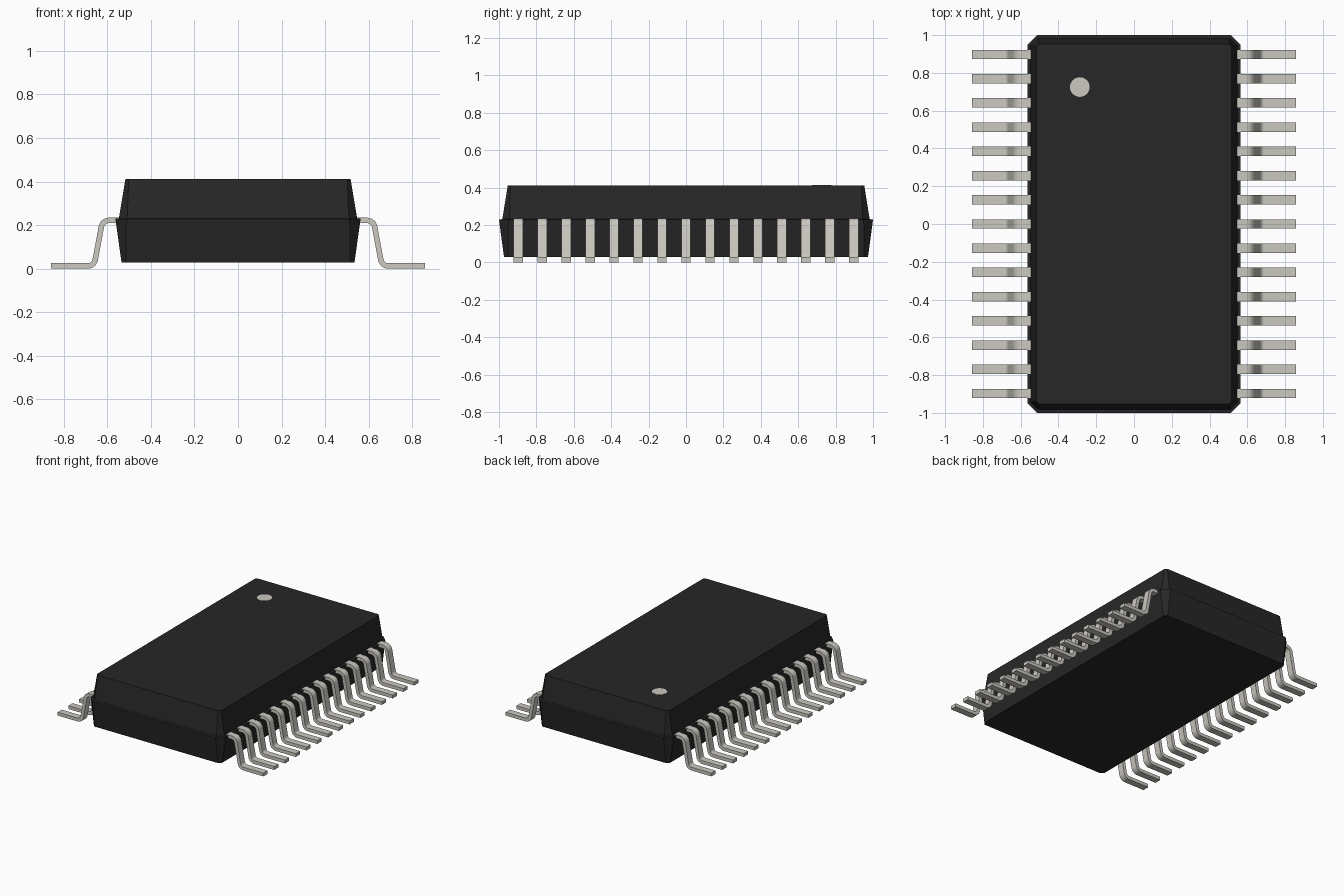
import bpy, bmesh, math
from mathutils import Vector

if "Cube" in bpy.data.objects:
    bpy.data.objects.remove(bpy.data.objects["Cube"])


def material(name, color):
    m = bpy.data.materials.new(name)
    m.use_nodes = True
    m.diffuse_color = (*color, 1)
    m.node_tree.nodes["Principled BSDF"].inputs["Base Color"].default_value = (*color, 1)
    return m


def finish(bm, name, mat):
    bmesh.ops.recalc_face_normals(bm, faces=bm.faces)
    mesh = bpy.data.meshes.new(name)
    bm.to_mesh(mesh)
    bm.free()
    mesh.materials.append(mat)
    ob = bpy.data.objects.new(name, mesh)
    bpy.context.collection.objects.link(ob)
    return ob


plastic = material("black plastic", (0.02, 0.02, 0.02))
metal = material("pale metal", (0.6, 0.58, 0.53))


def octagon(bm, hx, hy, c, z):
    """Ring of a rectangle with chamfered corners."""
    corner = [(hx, hy - c), (hx - c, hy)]
    pts = []
    for sx, sy in ((1, 1), (-1, 1), (-1, -1), (1, -1)):
        pair = [(x * sx, y * sy) for x, y in corner]
        pts += pair if sx * sy > 0 else pair[::-1]
    return [bm.verts.new((x, y, z)) for x, y in pts]


# Moulded body: tapered lower half, small rim step, tapered upper half
bm = bmesh.new()
sections = [(0.535, 0.973, 0.02, 0.028), (0.563, 1.0, 0.05, 0.229),
            (0.547, 0.982, 0.038, 0.231), (0.517, 0.953, 0.015, 0.411)]
rings = [octagon(bm, *s) for s in sections]
for a, b in zip(rings, rings[1:]):
    for i in range(8):
        j = (i + 1) % 8
        bm.faces.new((a[i], a[j], b[j], b[i]))
bm.faces.new(rings[0])
bm.faces.new(rings[-1])
finish(bm, "body", plastic)

# Pin one marker disc
bm = bmesh.new()
bmesh.ops.create_cone(bm, cap_ends=True, segments=32, radius1=0.052, radius2=0.052, depth=0.003)
bmesh.ops.translate(bm, verts=bm.verts, vec=(-0.287, 0.725, 0.411))
finish(bm, "pin_one_dot", metal)


def fillet(p0, p, p1, r, steps=6):
    """Arc points that round the corner p."""
    d0, d1 = (p0 - p).normalized(), (p1 - p).normalized()
    half = d0.angle(d1) / 2
    centre = p + (d0 + d1).normalized() * (r / math.sin(half))
    reach = r / math.tan(half)
    s = (p + d0 * reach - centre).normalized()
    e = (p + d1 * reach - centre).normalized()
    return [centre + s.lerp(e, k / steps).normalized() * r for k in range(steps + 1)]


# Gull-wing lead, drawn as a centre line and thickened
T, W = 0.025, 0.05
start, knee, heel, toe = (Vector(p) for p in
                          ((0.535, 0.2215), (0.622, 0.2215), (0.661, T / 2), (0.858, T / 2)))
path = [start] + fillet(start, knee, heel, 0.035) + fillet(knee, heel, toe, 0.035) + [toe]


def make_lead(name, side, y):
    bm = bmesh.new()
    loops = []
    last = len(path) - 1
    for i, p in enumerate(path):
        before = (p - path[i - 1]).normalized() if i else Vector((1, 0))
        after = (path[i + 1] - p).normalized() if i < last else Vector((1, 0))
        d = (before + after).normalized()
        n = Vector((-d.y, d.x)) * (T / 2)
        loops.append([bm.verts.new((side * q.x, y + w, q.y)) for q, w in
                      ((p + n, -W / 2), (p + n, W / 2), (p - n, W / 2), (p - n, -W / 2))])
    for a, b in zip(loops, loops[1:]):
        for i in range(4):
            j = (i + 1) % 4
            bm.faces.new((a[i], a[j], b[j], b[i]))
    bm.faces.new(loops[0])
    bm.faces.new(loops[-1])
    return finish(bm, name, metal)


bpy.ops.object.select_all(action="DESELECT")
COUNT, PITCH = 15, 0.1282
for label, side in (("left", 1), ("right", -1)):
    for k in range(COUNT):
        lead = make_lead(f"{label}_lead_{k + 1}", side, (k - (COUNT - 1) / 2) * PITCH)
        lead.select_set(True)
        bpy.context.view_layer.objects.active = lead
bpy.ops.object.shade_smooth_by_angle(angle=math.radians(35))
